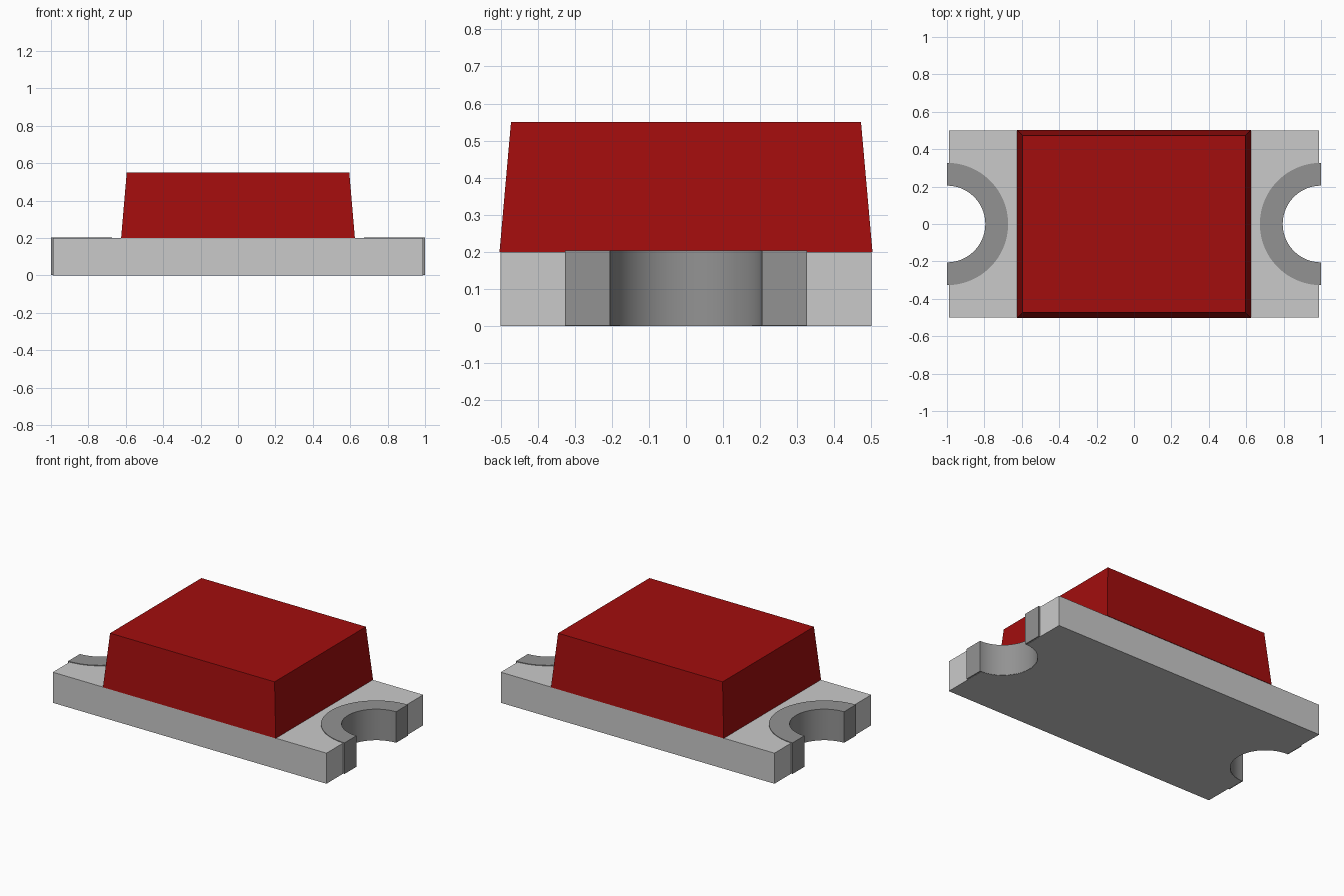
import bpy
import bmesh
from math import cos, sin, pi, radians

cube = bpy.data.objects.get("Cube")
if cube:
    bpy.data.objects.remove(cube, do_unlink=True)


def material(name, rgb):
    mat = bpy.data.materials.new(name)
    mat.use_nodes = True
    mat.diffuse_color = (*rgb, 1)
    mat.node_tree.nodes["Principled BSDF"].inputs["Base Color"].default_value = (*rgb, 1)
    return mat


def prism(name, outline, z0, z1, mat, top_scale=(1, 1), smooth=False):
    """Extrude a counter-clockwise outline, optionally tapering the top."""
    bm = bmesh.new()
    low = [bm.verts.new((x, y, z0)) for x, y in outline]
    high = [bm.verts.new((x * top_scale[0], y * top_scale[1], z1)) for x, y in outline]
    bm.faces.new(low[::-1])
    bm.faces.new(high)
    n = len(outline)
    for i in range(n):
        j = (i + 1) % n
        bm.faces.new((low[i], low[j], high[j], high[i]))
    mesh = bpy.data.meshes.new(name)
    bm.to_mesh(mesh)
    bm.free()
    mesh.materials.append(mat)
    obj = bpy.data.objects.new(name, mesh)
    bpy.context.collection.objects.link(obj)
    if smooth:
        bpy.ops.object.select_all(action="DESELECT")
        obj.select_set(True)
        bpy.context.view_layer.objects.active = obj
        bpy.ops.object.shade_smooth_by_angle(angle=radians(30))
    return obj


def half_circle(radius, steps=48):
    """Arc around the end of the board, bulging inward, from +y to -y."""
    angles = [pi / 2 + pi * i / steps for i in range(steps + 1)]
    return [(1 + radius * cos(a), radius * sin(a)) for a in angles]


light_grey = material("light grey board", (0.59, 0.59, 0.59))
mid_grey = material("mid grey contact", (0.29, 0.29, 0.29))
red = material("red lens", (0.36, 0.004, 0.004))

# Board with a half-round notch in each end
END, SIDE = 0.99, 0.5
notch = [(min(x, END), y) for x, y in half_circle(0.207)[::-1]]
right_end = [(END, -SIDE)] + notch + [(END, SIDE)]
left_end = [(-x, -y) for x, y in right_end]
prism("board", right_end + left_end, 0, 0.2, light_grey, smooth=True)

# Half-ring contacts lining the notches
ring = half_circle(0.327) + half_circle(0.205)[::-1]
for side, s in (("left", 1), ("right", -1)):
    prism(side + "_contact", [(s * x, s * y) for x, y in ring],
          0.001, 0.204, mid_grey, smooth=True)

# Tapered lens block
w, d = 0.625, 0.503
prism("lens", [(-w, -d), (w, -d), (w, d), (-w, d)], 0.2, 0.55, red,
      top_scale=(0.595 / w, 0.472 / d))
